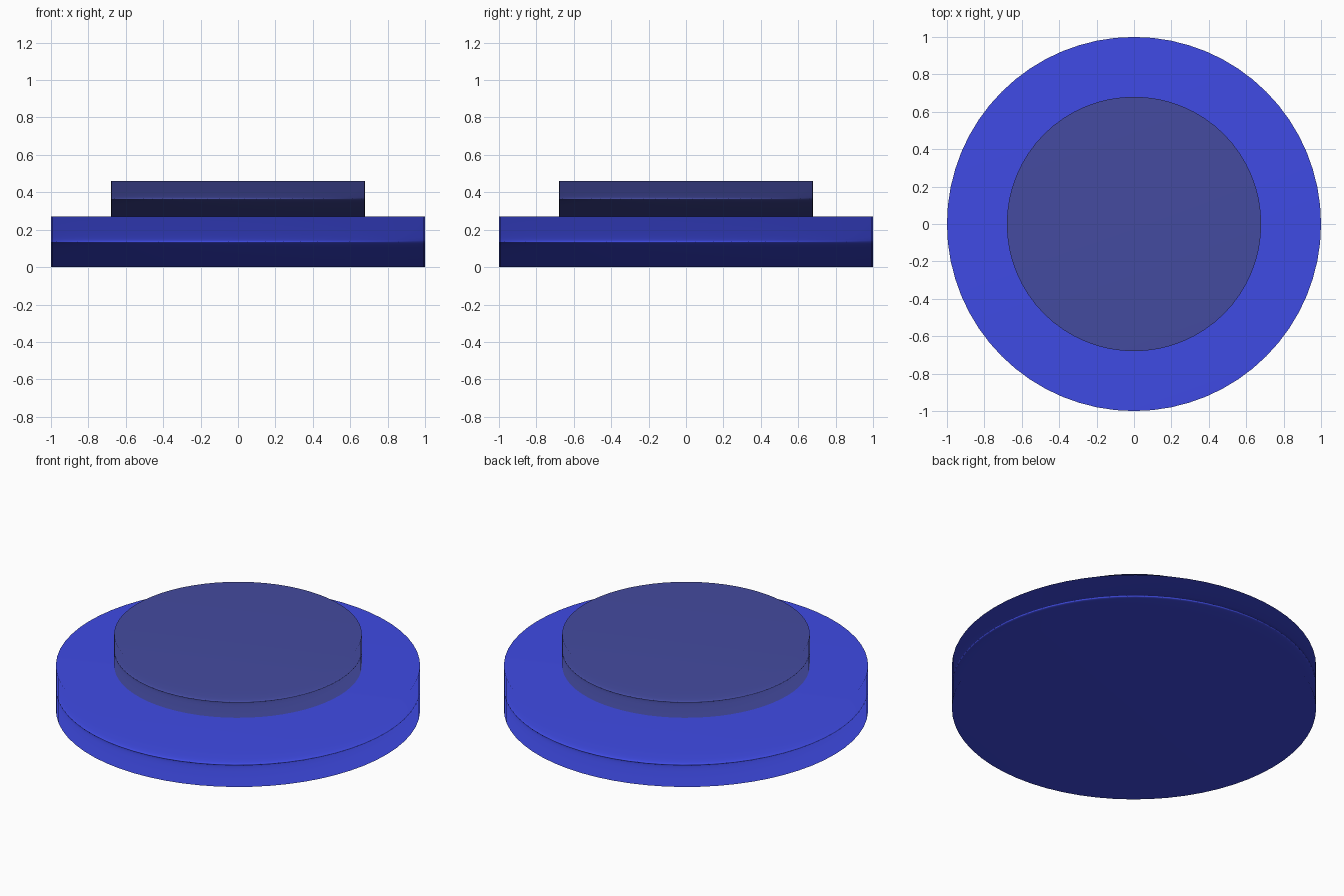
import bpy

if "Cube" in bpy.data.objects:
    bpy.data.objects.remove(bpy.data.objects["Cube"])

SIDES = 64


def colour(name, rgb):
    mat = bpy.data.materials.new(name)
    mat.diffuse_color = (*rgb, 1.0)
    mat.use_nodes = True
    mat.node_tree.nodes["Principled BSDF"].inputs["Base Color"].default_value = mat.diffuse_color
    return mat


def disc(name, radius, bottom, top, mat):
    bpy.ops.mesh.primitive_cylinder_add(
        vertices=SIDES, radius=radius, depth=top - bottom,
        location=(0, 0, (bottom + top) / 2))
    obj = bpy.context.object
    obj.name = name
    obj.data.materials.append(mat)
    # Rims are smoothed, with normals led by the large flat caps
    bpy.ops.object.shade_smooth()
    weighted = obj.modifiers.new("cap_normals", 'WEIGHTED_NORMAL')
    weighted.mode = 'FACE_AREA'
    return obj


# Wide lower disc
disc("base_disc", 1.0, 0.0, 0.27, colour("bright_blue", (0.05, 0.07, 0.78)))

# Narrower disc resting on it
disc("upper_disc", 0.68, 0.27, 0.46, colour("muted_blue", (0.058, 0.07, 0.35)))
